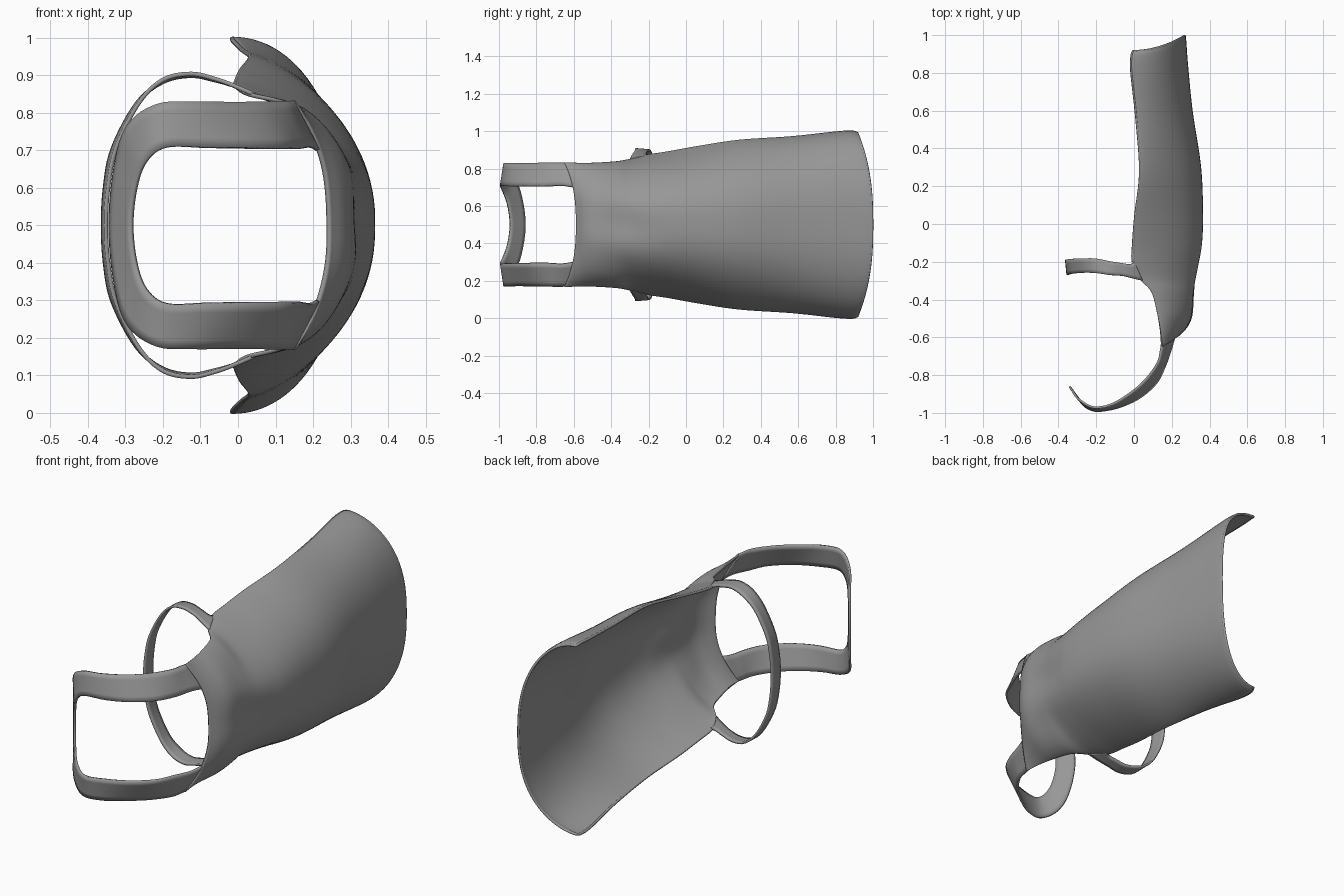
import bpy, math
from mathutils import Vector

THICK = 0.011

# Dark grey cloth
cloth = bpy.data.materials.new("grey_cloth")
cloth.diffuse_color = (0.31, 0.31, 0.31, 1)


def spline(rows, n):
    """Catmull-Rom through tuples of any length, n steps per span."""
    pts = [Vector(r) for r in rows]
    pts = [2 * pts[0] - pts[1]] + pts + [2 * pts[-1] - pts[-2]]
    out = []
    for i in range(1, len(pts) - 2):
        a, b, c, d = pts[i - 1:i + 3]
        for k in range(n):
            t = k / n
            out.append(0.5 * (2 * b + (c - a) * t + (2 * a - 5 * b + 4 * c - d) * t * t
                              + (3 * b - a - 3 * c + d) * t ** 3))
    return out + [pts[-2]]


def sheet(name, grid):
    """Smooth cloth from a grid of points, given a little thickness."""
    nc = len(grid[0])
    verts = [p for row in grid for p in row]
    faces = [(i * nc + j, i * nc + j + 1, (i + 1) * nc + j + 1, (i + 1) * nc + j)
             for i in range(len(grid) - 1) for j in range(nc - 1)]
    me = bpy.data.meshes.new(name)
    me.from_pydata(verts, [], faces)
    me.materials.append(cloth)
    ob = bpy.data.objects.new(name, me)
    bpy.context.collection.objects.link(ob)
    mod = ob.modifiers.new("thickness", 'SOLIDIFY')
    mod.thickness = THICK
    mod.offset = 0
    bpy.context.view_layer.objects.active = ob
    ob.select_set(True)
    bpy.ops.object.shade_smooth_by_angle(angle=math.radians(40))
    ob.select_set(False)
    return ob


def band(name, pairs, cols=5):
    """Strap between two edge curves, mirrored about z = 0.5."""
    mirror = [(a, b, 1 - c, d, e, 1 - f) for a, b, c, d, e, f in pairs[-2::-1]]
    grid = []
    for r in spline(pairs + mirror, 6):
        a, b = Vector(r[:3]), Vector(r[3:])
        grid.append([a.lerp(b, j / cols) for j in range(cols + 1)])
    return sheet(name, grid)


# Apron panel rows: centre y, centre x, edge y, edge x, half width, roundness
rows = [
    (0.995, 0.268, 0.915, -0.005, 0.490, 0.50),
    (0.96, 0.272, 0.885, -0.013, 0.497, 0.50),
    (0.85, 0.28, 0.80, -0.013, 0.492, 0.52),
    (0.60, 0.305, 0.57, 0.012, 0.467, 0.64),
    (0.30, 0.35, 0.28, 0.033, 0.447, 0.82),
    (0.05, 0.36, 0.05, 0.008, 0.412, 0.85),
    (-0.10, 0.355, -0.10, -0.004, 0.385, 0.82),
    (-0.20, 0.340, -0.20, -0.006, 0.370, 0.78),
    (-0.30, 0.322, -0.285, 0.025, 0.350, 0.72),
    (-0.38, 0.312, -0.36, 0.092, 0.335, 0.68),
    (-0.48, 0.304, -0.47, 0.122, 0.327, 0.65),
    (-0.54, 0.280, -0.56, 0.138, 0.325, 0.80),
    (-0.585, 0.240, -0.65, 0.148, 0.330, 1.00),
]
grid = []
N = 56
for yc, xc, ye, xe, w, b in spline(rows, 6):
    line = []
    for j in range(N + 1):
        t = math.sin(math.pi / 2 * (2 * j / N - 1))   # denser towards the edges
        q = min(1, abs(t) ** 2.5)
        x = xe + (xc - xe) * (1 - q) ** b
        # soft diagonal folds below the bib
        fold = math.exp(-((yc + 0.32) / 0.18) ** 2) * (1 - t * t)
        x += 0.006 * fold * math.sin(8 * t + 5 * yc)
        line.append((x, yc + (ye - yc) * q, 0.5 + w * t))
    grid.append(line)
sheet("apron_panel", grid)

# Neck strap: inner edge xyz, outer edge xyz
band("neck_strap", [
    (0.214, -0.600, 0.700, 0.146, -0.640, 0.829),
    (0.195, -0.665, 0.709, 0.142, -0.67, 0.830),
    (0.165, -0.75, 0.705, 0.125, -0.735, 0.830),
    (0.120, -0.84, 0.706, 0.060, -0.825, 0.828),
    (0.030, -0.92, 0.706, -0.020, -0.895, 0.827),
    (-0.08, -0.970, 0.707, -0.120, -0.955, 0.829),
    (-0.19, -0.990, 0.708, -0.215, -0.970, 0.823),
    (-0.245, -0.975, 0.67, -0.290, -0.930, 0.770),
    (-0.272, -0.952, 0.60, -0.325, -0.885, 0.670),
    (-0.283, -0.940, 0.50, -0.341, -0.860, 0.500),
])

# Waist strap: neck-side edge xyz, hem-side edge xyz
band("waist_strap", [
    (0.045, -0.300, 0.848, 0.000, -0.200, 0.868),
    (-0.01, -0.287, 0.872, -0.02, -0.213, 0.875),
    (-0.06, -0.275, 0.890, -0.06, -0.208, 0.886),
    (-0.125, -0.270, 0.904, -0.125, -0.198, 0.898),
    (-0.20, -0.260, 0.888, -0.20, -0.183, 0.882),
    (-0.265, -0.258, 0.825, -0.270, -0.182, 0.825),
    (-0.325, -0.263, 0.705, -0.334, -0.185, 0.705),
    (-0.346, -0.268, 0.60, -0.355, -0.188, 0.60),
    (-0.352, -0.270, 0.50, -0.360, -0.190, 0.50),
], 4)

# Rolled hem along the bottom edge and the two long sides
outline = [r[0] for r in reversed(grid[:43])] + grid[0][1:-1] + [r[-1] for r in grid[:43]]
cu = bpy.data.curves.new("panel_hem", 'CURVE')
cu.dimensions = '3D'
cu.bevel_depth = 0.0065
cu.bevel_resolution = 2
cu.materials.append(cloth)
sp = cu.splines.new('POLY')
sp.points.add(len(outline) - 1)
for p, co in zip(sp.points, outline):
    p.co = (*co, 1)
bpy.context.collection.objects.link(bpy.data.objects.new("panel_hem", cu))
